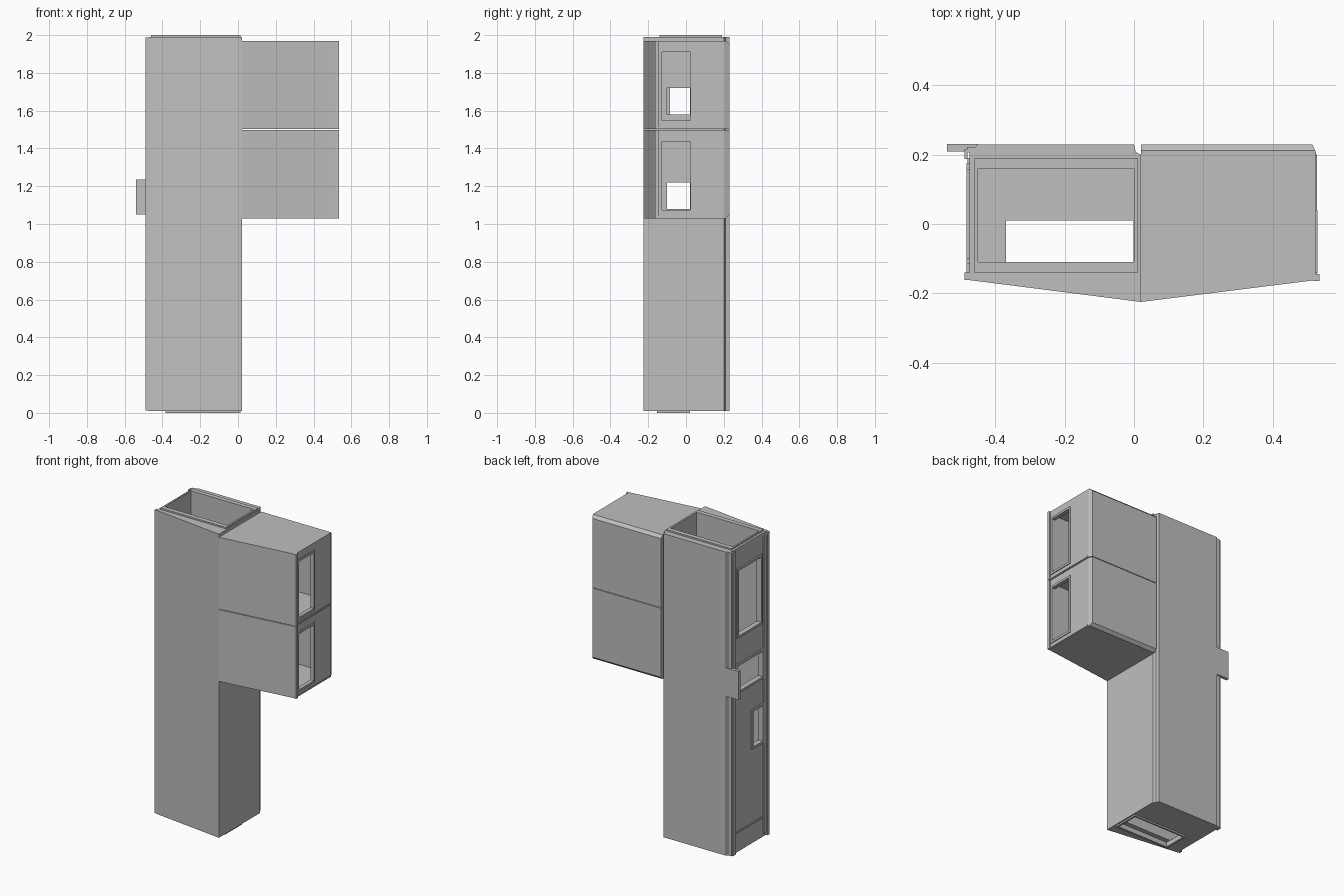
import bpy, bmesh

cube = bpy.data.objects.get("Cube")
if cube:
    bpy.data.objects.remove(cube, do_unlink=True)

GREY = (0.52, 0.52, 0.52, 1)
grey = bpy.data.materials.new("neutral grey")
grey.use_nodes = True
grey.diffuse_color = GREY
grey.node_tree.nodes["Principled BSDF"].inputs["Base Color"].default_value = GREY


def prism(name, plan, z0, z1, chamfer=None):
    """Extrude a plan outline; optionally chamfer the rear edge at one height."""
    bm = bmesh.new()
    low = [bm.verts.new((x, y, z0)) for x, y in plan]
    high = [bm.verts.new((x, y, z1)) for x, y in plan]
    bm.faces.new(low[::-1])
    bm.faces.new(high)
    n = len(plan)
    for i in range(n):
        j = (i + 1) % n
        bm.faces.new((low[i], low[j], high[j], high[i]))
    if chamfer is not None:
        rear = [e for e in bm.edges
                if all(v.co.y > 0.22 and abs(v.co.z - chamfer) < 0.001 for v in e.verts)]
        bmesh.ops.bevel(bm, geom=rear, offset=0.018, segments=1, affect='EDGES')
    bmesh.ops.recalc_face_normals(bm, faces=bm.faces)
    mesh = bpy.data.meshes.new(name)
    bm.to_mesh(mesh)
    bm.free()
    mesh.materials.append(grey)
    obj = bpy.data.objects.new(name, mesh)
    bpy.context.scene.collection.objects.link(obj)
    return obj


def box(name, xs, ys, zs):
    (a, b), (c, d) = xs, ys
    return prism(name, [(a, c), (b, c), (b, d), (a, d)], *zs)


def cut(obj, *ranges):
    """Subtract a box given by its x, y and z ranges."""
    cutter = box("cutter", *ranges)
    cutter.hide_render = True
    mod = obj.modifiers.new("opening", 'BOOLEAN')
    mod.operation = 'DIFFERENCE'
    mod.solver = 'EXACT'
    mod.object = cutter
    bpy.context.view_layer.update()
    graph = bpy.context.evaluated_depsgraph_get()
    mesh = bpy.data.meshes.new_from_object(obj.evaluated_get(graph))
    obj.modifiers.clear()
    obj.data = mesh
    bpy.data.objects.remove(cutter, do_unlink=True)


def side_frame(name, xs, ys, zs, t=0.014):
    """Window surround on a side wall, around the opening ys by zs."""
    frame = box(name, xs, (ys[0] - t, ys[1] + t), (zs[0] - t, zs[1] + t))
    cut(frame, (xs[0] - 0.1, xs[1] + 0.1), ys, zs)


# Tower shell with an open shaft and a smaller opening in its floor
tower = prism("tower", [(-0.475, -0.162), (0.02, -0.225), (0.02, 0.2), (0.005, 0.208),
                        (0, 0.23), (-0.45, 0.23), (-0.475, 0.205)], 0.01, 1.99)
cut(tower, (-0.45, 0), (-0.11, 0.16), (0.03, 2.1))
cut(tower, (-0.37, -0.001), (-0.14, 0.01), (-0.1, 0.031))

# Raised rims on the top and bottom of the tower
top_rim = box("top_rim", (-0.46, 0.012), (-0.14, 0.19), (1.985, 2))
cut(top_rim, (-0.45, 0), (-0.11, 0.16), (1.9, 2.1))
bottom_rim = box("bottom_rim", (-0.385, 0.012), (-0.154, 0.022), (0, 0.014))
cut(bottom_rim, (-0.37, 0), (-0.14, 0.01), (-0.1, 0.1))

# Windows in the right wall of the tower
right_windows = {
    "upper": ((-0.085, 0.145), (1.42, 1.845)),
    "middle": ((-0.1, 0.16), (1.06, 1.225)),
    "lower": ((-0.1, -0.005), (0.64, 0.87)),
}
for label, (ys, zs) in right_windows.items():
    cut(tower, (-0.6, -0.44), ys, zs)
    side_frame("tower_" + label + "_frame", (-0.484, -0.47), ys, zs)

# Corner rails, low strip and latch plate on the right wall
box("front_corner_rail", (-0.49, -0.468), (-0.162, -0.14), (0.012, 1.988))
box("front_inner_rail", (-0.484, -0.468), (-0.141, -0.113), (0.03, 1.97))
box("rear_corner_rail", (-0.49, -0.48), (0.187, 0.215), (0.012, 1.988))
box("rear_rail_web", (-0.482, -0.445), (0.207, 0.222), (0.012, 1.988))
box("low_strip", (-0.48, -0.47), (-0.115, 0.19), (0.135, 0.145))
box("latch_plate", (-0.54, -0.45), (0.21, 0.231), (1.05, 1.235))

# Two stacked side rooms, each hollow with one window
plan = [(0.02, -0.225), (0.525, -0.162), (0.525, 0.207), (0.515, 0.23), (0.02, 0.23)]
for label, z0, z1, outer, door in (
        ("lower", 1.03, 1.498, 1.03, (1.08, 1.22)),
        ("upper", 1.502, 1.97, 1.97, (1.58, 1.72))):
    room = prism(label + "_room", plan, z0, z1, chamfer=outer)
    cut(room, (0.04, 0.505), (-0.13, 0.19), (z0 + 0.03, z1 - 0.03))
    ys, zs = (-0.128, 0.025), (z0 + 0.045, z1 - 0.06)
    cut(room, (0.49, 0.6), ys, zs)
    side_frame(label + "_room_frame", (0.515, 0.53), ys, zs)
    # Passage through both walls between the tower and the room
    passage = (-0.1, 0.02)
    cut(room, (-0.05, 0.06), passage, door)
    cut(tower, (-0.05, 0.06), passage, door)
    box(label + "_room_rail", (0.515, 0.535), (-0.164, -0.145), (z0, z1))
    box(label + "_room_sill", (0.52, 0.529), (-0.145, 0.2), (z0 + 0.004, z0 + 0.012))
